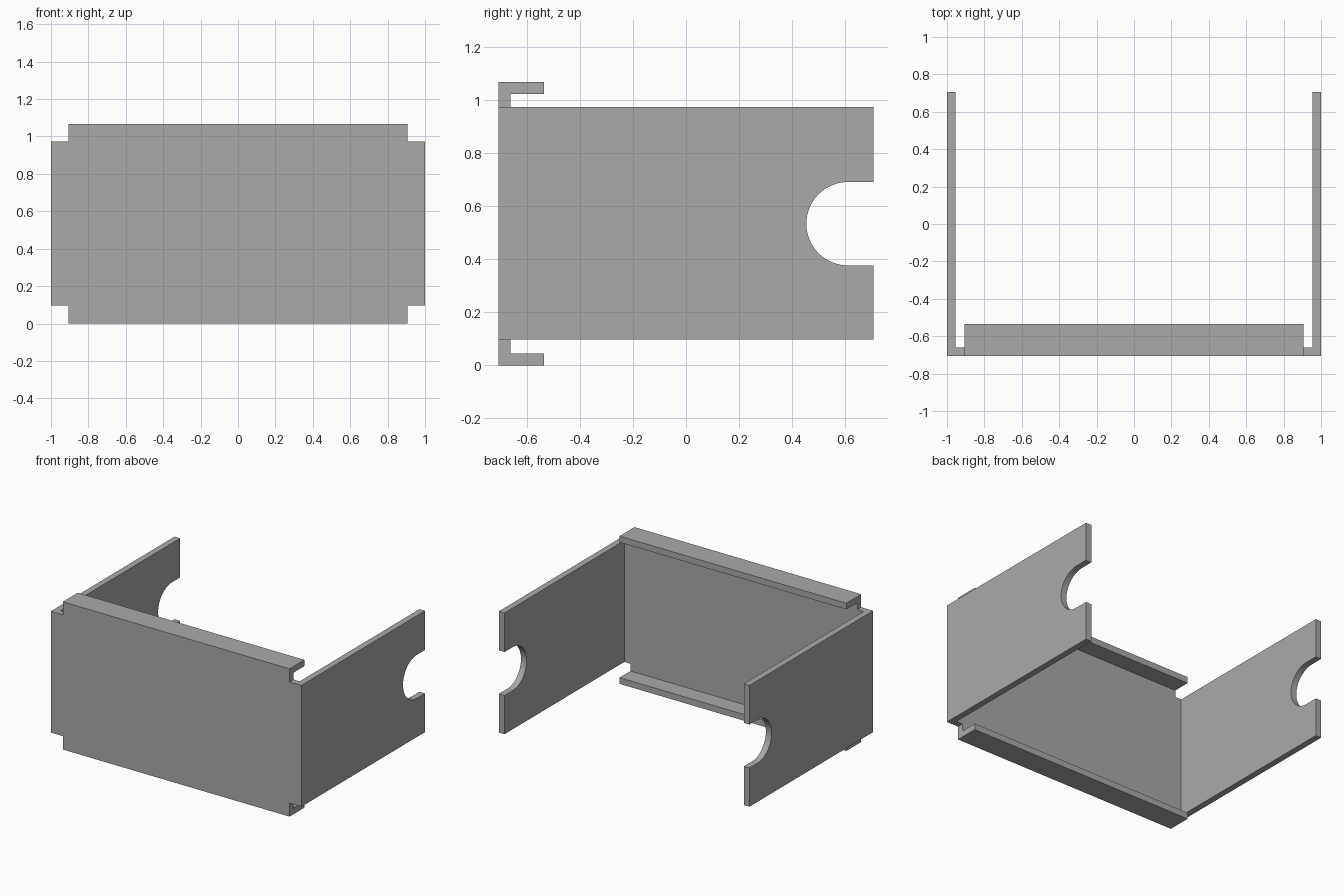
import bpy, bmesh, math
from mathutils import Vector

cube = bpy.data.objects.get("Cube")
if cube:
    bpy.data.objects.remove(cube, do_unlink=True)

# Main dimensions
T = 0.045                      # sheet thickness
FRONT, BACK = -0.705, 0.705
HEIGHT = 1.066
MID = HEIGHT / 2
SIDE_LOW, SIDE_HIGH = 0.097, 0.972
FLANGE_X = 0.905               # half length of the flanges
FLANGE_Y = -0.535              # back edge of the flanges
NOTCH_Y, NOTCH_R = 0.61, 0.157

grey = bpy.data.materials.new("plain grey")
grey.use_nodes = True
colour = (0.4, 0.4, 0.4, 1)
grey.diffuse_color = colour
grey.node_tree.nodes["Principled BSDF"].inputs["Base Color"].default_value = colour


def extrude_profile(name, points, offset):
    """Make a solid by sweeping a closed outline along the offset."""
    bm = bmesh.new()
    face = bm.faces.new([bm.verts.new(p) for p in points])
    swept = bmesh.ops.extrude_face_region(bm, geom=[face], use_keep_orig=True)
    moved = [v for v in swept["geom"] if isinstance(v, bmesh.types.BMVert)]
    bmesh.ops.translate(bm, verts=moved, vec=Vector(offset))
    bmesh.ops.recalc_face_normals(bm, faces=bm.faces)
    mesh = bpy.data.meshes.new(name)
    bm.to_mesh(mesh)
    bm.free()
    mesh.materials.append(grey)
    obj = bpy.data.objects.new(name, mesh)
    bpy.context.collection.objects.link(obj)
    return obj


def apply_boolean(target, tool, operation):
    mod = target.modifiers.new(operation.lower(), "BOOLEAN")
    mod.operation, mod.object, mod.solver = operation, tool, "EXACT"
    bpy.context.view_layer.objects.active = target
    bpy.ops.object.modifier_apply(modifier=mod.name)
    bpy.data.objects.remove(tool, do_unlink=True)


# Front panel with both side walls: a U outline swept upwards
half = [(1, FRONT), (1, BACK), (1 - T, BACK), (1 - T, FRONT + T)]
outline = half + [(-x, y) for x, y in reversed(half)]
bracket = extrude_profile("bracket", [(x, y, SIDE_LOW) for x, y in outline],
                          (0, 0, SIDE_HIGH - SIDE_LOW))

# Top and bottom flanges: a C outline swept sideways
half = [(FRONT, 0), (FLANGE_Y, 0), (FLANGE_Y, T), (FRONT + T, T)]
outline = half + [(y, HEIGHT - z) for y, z in reversed(half)]
channel = extrude_profile("flange_channel", [(-FLANGE_X, y, z) for y, z in outline],
                          (2 * FLANGE_X, 0, 0))
apply_boolean(bracket, channel, "UNION")

# Round-ended notch through both side walls
STEPS = 32
arc = [math.pi * (0.5 + i / STEPS) for i in range(STEPS + 1)]
outline = [(NOTCH_Y + NOTCH_R * math.cos(a), MID + NOTCH_R * math.sin(a)) for a in arc]
outline += [(BACK + T, MID - NOTCH_R), (BACK + T, MID + NOTCH_R)]
cutter = extrude_profile("notch_cutter", [(-1.1, y, z) for y, z in outline], (2.2, 0, 0))
cutter.hide_render = True
apply_boolean(bracket, cutter, "DIFFERENCE")

# Smooth the notch curve, keep the sheet edges crisp
bpy.ops.object.select_all(action="DESELECT")
bracket.select_set(True)
bpy.context.view_layer.objects.active = bracket
bpy.ops.object.shade_smooth_by_angle(angle=math.radians(30))
